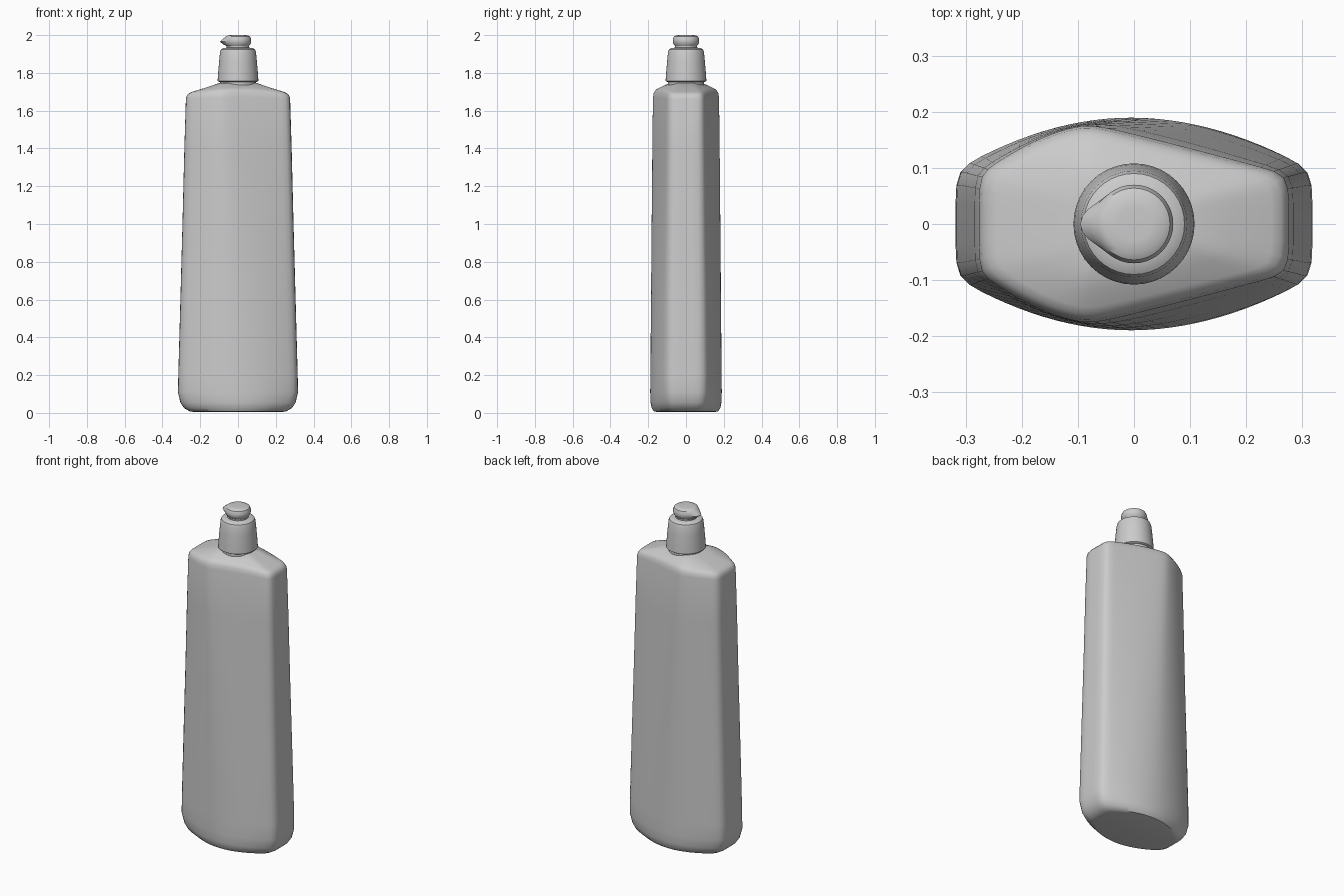
import bpy
import bmesh
from math import sin, cos, tau

if "Cube" in bpy.data.objects:
    bpy.data.objects.remove(bpy.data.objects["Cube"], do_unlink=True)

grey = bpy.data.materials.new("light grey plastic")
grey.use_nodes = True
grey.diffuse_color = (0.6, 0.6, 0.6, 1)
grey.node_tree.nodes["Principled BSDF"].inputs["Base Color"].default_value = (0.6, 0.6, 0.6, 1)


def loft(name, rings, angle=0.6):
    """Skin a stack of equal-length rings and close both ends."""
    bm = bmesh.new()
    loops = [[bm.verts.new(p) for p in ring] for ring in rings]
    n = len(loops[0])
    for a, b in zip(loops, loops[1:]):
        for i in range(n):
            j = (i + 1) % n
            bm.faces.new((a[i], a[j], b[j], b[i]))
    bm.faces.new(loops[0][::-1])
    bm.faces.new(loops[-1])
    bmesh.ops.recalc_face_normals(bm, faces=bm.faces)
    mesh = bpy.data.meshes.new(name)
    bm.to_mesh(mesh)
    bm.free()
    obj = bpy.data.objects.new(name, mesh)
    bpy.context.collection.objects.link(obj)
    mesh.materials.append(grey)
    bpy.ops.object.select_all(action="DESELECT")
    obj.select_set(True)
    bpy.context.view_layer.objects.active = obj
    bpy.ops.object.shade_smooth_by_angle(angle=angle)
    return obj


def body_ring(z, w, depth, side, drop):
    """Six-sided section: arched broad faces that sharpen to an off-centre ridge higher up."""
    t = min(z / 1.7, 1)
    ridge = -0.075 * t
    right_pow, left_pow = 2 - 0.95 * t, 2 - 0.35 * t
    arc = []
    n = 14
    for i in range(2 * n + 1):
        k = i / n - 1
        x = ridge + k * (w - ridge if k > 0 else w + ridge)
        y = side + (depth - side) * (1 - abs(k) ** (right_pow if k > 0 else left_pow))
        arc.append((x, y))
    flat = [-0.8, -0.4, 0, 0.4, 0.8]
    pts = [(x, -y) for x, y in arc] + [(w, side * f) for f in flat]
    pts += arc[::-1] + [(-w, -side * f) for f in flat]
    # Soften the vertical corners
    m = len(pts)
    for _ in range(2):
        pts = [tuple((pts[i - 1][c] + 2 * pts[i][c] + pts[(i + 1) % m][c]) / 4 for c in (0, 1))
               for i in range(m)]
    return [(x, y, z - drop * (x / w) ** 2) for x, y in pts]


# Bottle body: height, half width, half depth, side half depth, end drop
levels = [
    (0.005, 0.235, 0.155, 0.065, 0),
    (0.008, 0.255, 0.170, 0.075, 0),
    (0.025, 0.285, 0.182, 0.083, 0),
    (0.055, 0.305, 0.188, 0.089, 0),
    (0.11, 0.318, 0.190, 0.095, 0),
    (0.20, 0.316, 0.189, 0.097, 0),
    (0.60, 0.305, 0.186, 0.095, 0),
    (1.00, 0.294, 0.183, 0.092, 0),
    (1.40, 0.284, 0.180, 0.090, 0),
    (1.67, 0.276, 0.177, 0.088, 0.01),
    (1.695, 0.272, 0.173, 0.085, 0.017),
    (1.712, 0.262, 0.163, 0.079, 0.021),
    (1.720, 0.245, 0.150, 0.072, 0.021),
    (1.735, 0.170, 0.120, 0.055, 0.013),
    (1.748, 0.100, 0.085, 0.040, 0.002),
]
loft("bottle_body", [body_ring(*lv) for lv in levels])


def round_part(name, profile, beak=None):
    rings = []
    for r, z in profile:
        ring = []
        for i in range(40):
            a = tau * i / 40
            reach = beak(z) * max(0, -cos(a)) ** 10 if beak else 0
            ring.append(((r + reach) * cos(a), (r + reach) * sin(a), z))
        rings.append(ring)
    return loft(name, rings)


# Neck, tapered cap and spouted tip
round_part("neck", [(0.096, 1.72), (0.096, 1.77)])
round_part("cap", [(0.100, 1.752), (0.108, 1.757), (0.106, 1.79), (0.100, 1.86),
                   (0.095, 1.91), (0.090, 1.924), (0.078, 1.931), (0.058, 1.934)])
round_part("spout_tip", [(0.057, 1.92), (0.058, 1.942), (0.066, 1.952), (0.070, 1.965),
                         (0.070, 1.978), (0.064, 1.992), (0.052, 1.999), (0.030, 2.0)],
           beak=lambda z: max(0, 0.026 - abs(z - 1.965)))
